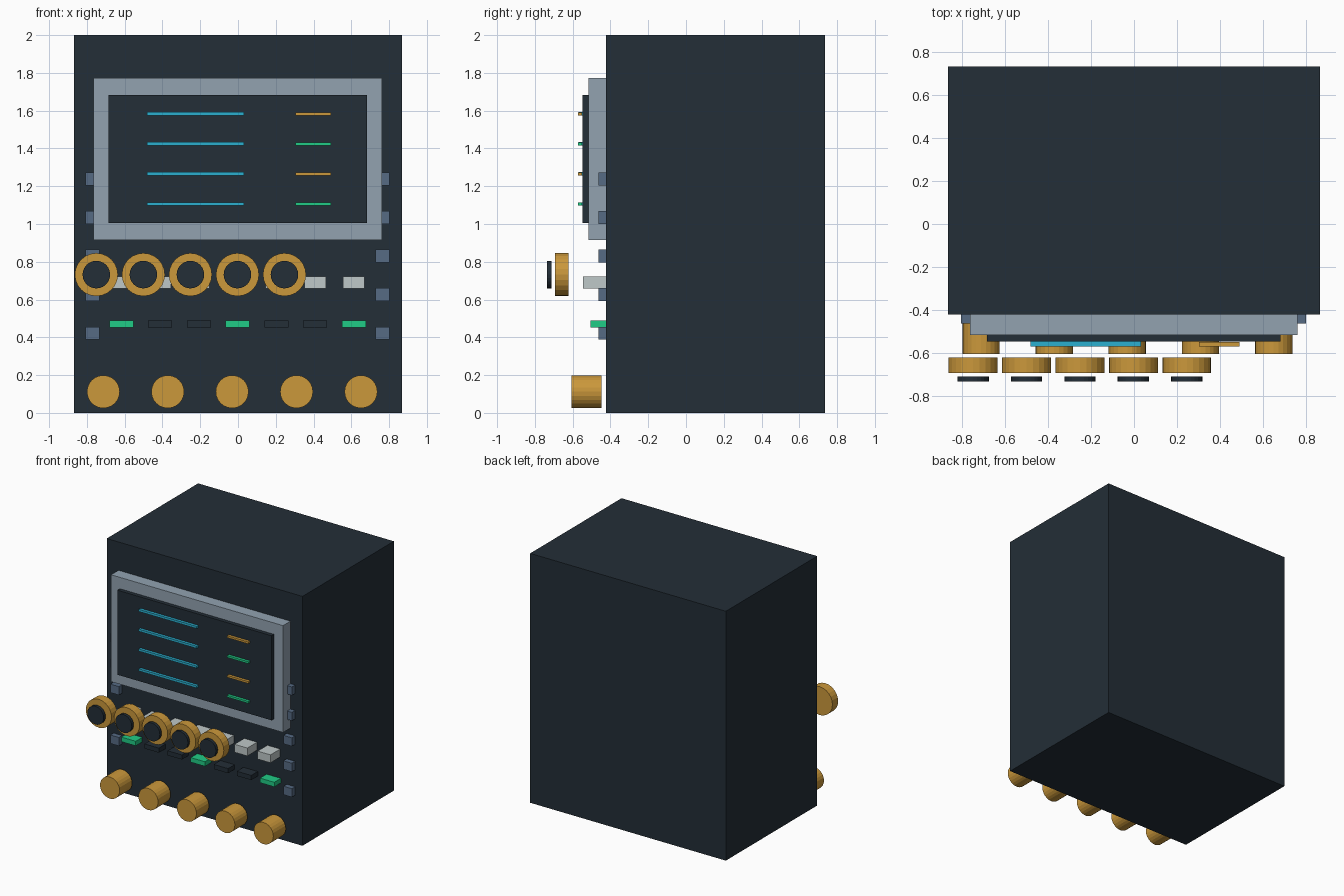
import bpy
from math import radians

if "Cube" in bpy.data.objects:
    bpy.data.objects.remove(bpy.data.objects["Cube"], do_unlink=True)


def material(name, code):
    """Flat material from an sRGB hex code."""
    srgb = [int(code[i:i + 2], 16) / 255 for i in (0, 2, 4)]
    rgba = [c / 12.92 if c < 0.04 else ((c + 0.055) / 1.055) ** 2.4 for c in srgb] + [1]
    mat = bpy.data.materials.new(name)
    mat.use_nodes = True
    mat.diffuse_color = rgba
    mat.node_tree.nodes["Principled BSDF"].inputs["Base Color"].default_value = rgba
    return mat


charcoal = material("charcoal", "232E37")
silver = material("silver", "92A2B0")
slate = material("slate blue", "566B84")
gold = material("gold", "CB983B")
cyan = material("cyan", "2BB0D0")
green = material("green", "20CC86")
pale = material("pale grey", "BFC8C8")


def finish(name, mat):
    obj = bpy.context.object
    obj.name = name
    obj.data.materials.append(mat)
    return obj


def box(name, mat, x, y, z):
    """Box from (min, max) pairs."""
    spans = (x, y, z)
    bpy.ops.mesh.primitive_cube_add(size=1, location=[(a + b) / 2 for a, b in spans])
    obj = finish(name, mat)
    obj.scale = [b - a for a, b in spans]
    bpy.ops.object.transform_apply(location=False, rotation=False, scale=True)


def block(name, mat, cx, cz, w, h, y):
    box(name, mat, (cx - w / 2, cx + w / 2), y, (cz - h / 2, cz + h / 2))


def disc(name, mat, x, z, radius, y):
    """Cylinder facing the front."""
    bpy.ops.mesh.primitive_cylinder_add(
        vertices=24, radius=radius, depth=y[1] - y[0],
        location=(x, sum(y) / 2, z), rotation=(radians(90), 0, 0))
    finish(name, mat)


FACE = -0.423  # front plane of the cabinet

# Cabinet and display
box("cabinet", charcoal, (-0.868, 0.868), (FACE, 0.735), (0, 2))
box("display_bezel", silver, (-0.765, 0.762), (-0.517, FACE), (0.916, 1.773))
box("display_screen", charcoal, (-0.686, 0.682), (-0.548, -0.517), (1.004, 1.682))

# Readout lines on the screen
for i in range(4):
    z = 1.583 - 0.159 * i
    block("readout_line", cyan, -0.225, z, 0.515, 0.018, (-0.57, -0.547))
    block("readout_value", green if i % 2 else gold, 0.398, z, 0.188, 0.016, (-0.572, -0.55))

# Small side brackets
for x in (-0.77, 0.765):
    for i in range(5):
        block("side_bracket", slate, x, 1.238 - 0.204 * i, 0.075, 0.068, (-0.464, FACE))

# Two rows of push buttons
for i in range(7):
    x = -0.617 + 0.205 * i
    block("push_button", pale, x, 0.691, 0.114, 0.064, (-0.546, FACE))
    block("indicator_button", charcoal if i % 3 else green, x, 0.471, 0.127, 0.037, (-0.506, FACE))

# Dials with dark caps, and lower knobs
for i in range(5):
    x = -0.75 + 0.249 * i
    disc("dial", gold, x, 0.732, 0.114, (-0.694, -0.622))
    disc("dial_cap", charcoal, x, 0.732, 0.073, (-0.735, -0.711))
    disc("lower_knob", gold, -0.713 + 0.341 * i, 0.112, 0.087, (-0.606, -0.447))
